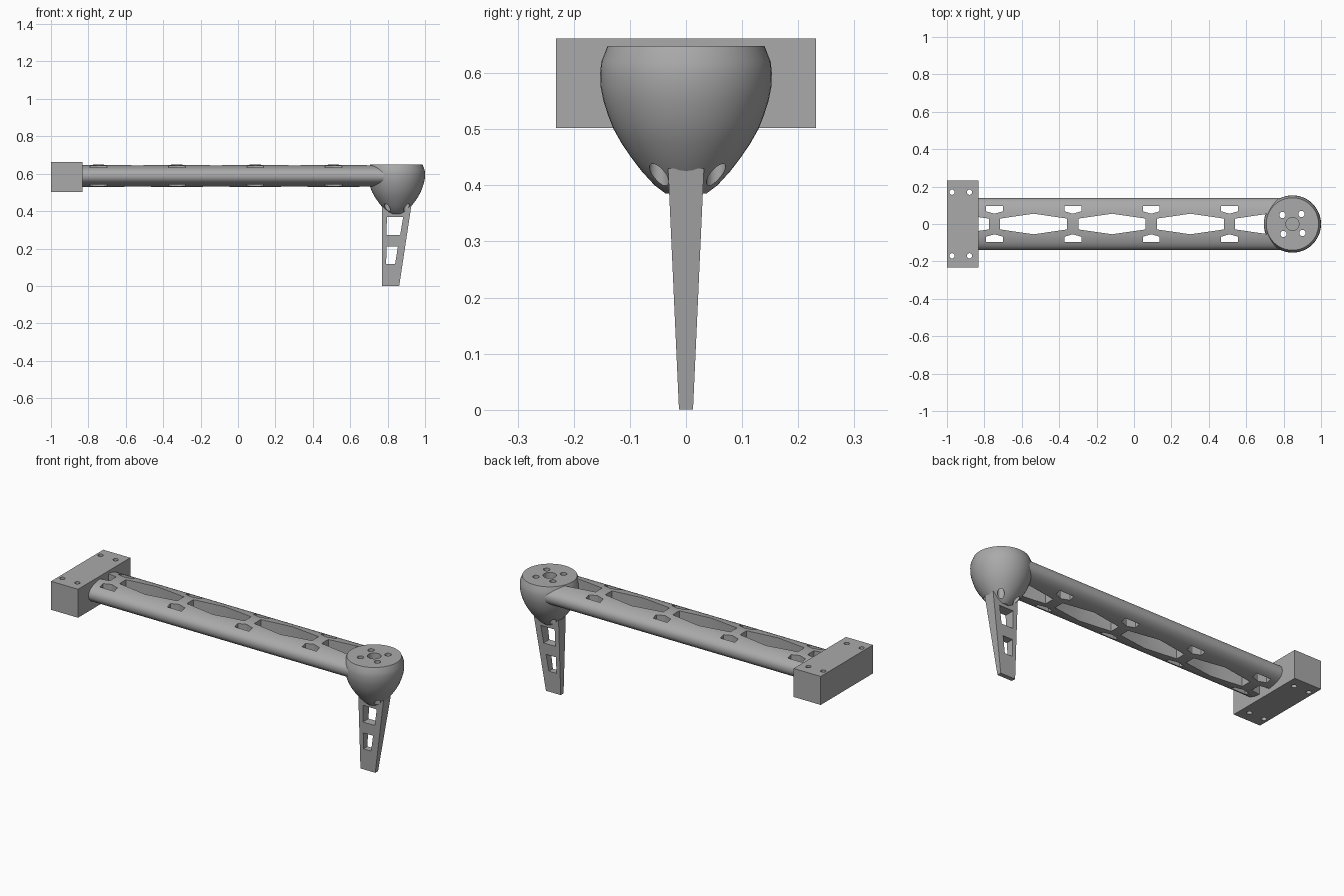
import bpy, bmesh, math
from mathutils import Vector

if "Cube" in bpy.data.objects:
    bpy.data.objects.remove(bpy.data.objects["Cube"])

grey = bpy.data.materials.new("plain grey")
grey.use_nodes = True
grey.diffuse_color = (0.4, 0.4, 0.4, 1)
grey.node_tree.nodes["Principled BSDF"].inputs["Base Color"].default_value = grey.diffuse_color


def prism(bm, start, end):
    """Closed solid between two matching outlines."""
    a = [bm.verts.new(p) for p in start]
    b = [bm.verts.new(p) for p in end]
    bm.faces.new(a)
    bm.faces.new(b[::-1])
    for i in range(len(a)):
        j = (i + 1) % len(a)
        bm.faces.new((a[i], b[i], b[j], a[j]))


def upright(bm, outline, low, high):
    prism(bm, [(x, y, low) for x, y in outline], [(x, y, high) for x, y in outline])


def across(bm, outline, depth):
    prism(bm, [(x, -depth, z) for x, z in outline], [(x, depth, z) for x, z in outline])


def circle(x, y, r, n=24):
    return [(x + r * math.cos(math.tau * i / n), y + r * math.sin(math.tau * i / n)) for i in range(n)]


def finish(name, bm):
    bmesh.ops.recalc_face_normals(bm, faces=bm.faces)
    mesh = bpy.data.meshes.new(name)
    bm.to_mesh(mesh)
    bm.free()
    mesh.materials.append(grey)
    ob = bpy.data.objects.new(name, mesh)
    bpy.context.collection.objects.link(ob)
    return ob


def activate(ob):
    bpy.ops.object.select_all(action='DESELECT')
    ob.select_set(True)
    bpy.context.view_layer.objects.active = ob


def cut(ob, bm):
    cutter = finish("cutter", bm)
    cutter.hide_render = True
    mod = ob.modifiers.new("cut", 'BOOLEAN')
    mod.operation, mod.solver, mod.object = 'DIFFERENCE', 'EXACT', cutter
    activate(ob)
    bpy.ops.object.modifier_apply(modifier=mod.name)
    bpy.data.objects.remove(cutter)


def smooth(ob, degrees):
    activate(ob)
    bpy.ops.object.shade_smooth_by_angle(angle=math.radians(degrees))


HUB_X = 0.847

# Mounting block with four bolt holes
bm = bmesh.new()
upright(bm, [(-1, -0.232), (-0.832, -0.232), (-0.832, 0.232), (-1, 0.232)], 0.502, 0.662)
block = finish("mounting_block", bm)
bm = bmesh.new()
for x in (-0.973, -0.88):
    for y in (-0.17, 0.17):
        upright(bm, circle(x, y, 0.014), 0.4, 0.8)
cut(block, bm)
smooth(block, 30)

# Arm beam with a rounded, flattened section
section = []
for i in range(48):
    c, s = math.cos(math.tau * i / 48), math.sin(math.tau * i / 48)
    section.append((math.copysign(abs(c) ** 0.88, c) * 0.138,
                    0.588 + math.copysign(abs(s) ** 0.88, s) * 0.06))
bm = bmesh.new()
prism(bm, [(-0.84, y, z) for y, z in section], [(0.8, y, z) for y, z in section])
beam = finish("arm_beam", bm)

# Weight-saving windows along the beam
bm = bmesh.new()
PITCH, FIRST = 0.419, -0.746
for k in range(4):
    web = FIRST + k * PITCH
    for side in (-1, 1):
        upright(bm, [(web - 0.045, side * 0.097), (web + 0.045, side * 0.097),
                     (web + 0.045, side * 0.068), (web, side * 0.055),
                     (web - 0.045, side * 0.068)], 0.4, 0.8)
for k in range(-1, 4):
    a = FIRST + k * PITCH + 0.03
    b = a + PITCH - 0.06
    m = (a + b) / 2
    upright(bm, [(a, -0.029), (m, -0.055), (b, -0.029), (b, 0.029), (m, 0.055), (a, 0.029)], 0.4, 0.8)
cut(beam, bm)


def motor_holes():
    bm = bmesh.new()
    for k in range(4):
        ang = math.radians(48 + 90 * k)
        upright(bm, circle(HUB_X + 0.072 * math.cos(ang), 0.072 * math.sin(ang), 0.017), 0.3, 0.8)
    return bm


cut(beam, motor_holes())
smooth(beam, 30)

# Bowl-shaped motor hub
profile = [(0.036, 0.385), (0.056, 0.4), (0.079, 0.425), (0.098, 0.45), (0.115, 0.475),
           (0.129, 0.5), (0.139, 0.525), (0.147, 0.55), (0.152, 0.575), (0.153, 0.6),
           (0.151, 0.62), (0.14, 0.648)]
bm = bmesh.new()
rings = [[bm.verts.new((x, y, z)) for x, y in circle(HUB_X, 0, r, 48)] for r, z in profile]
for low, high in zip(rings, rings[1:]):
    for i in range(48):
        j = (i + 1) % 48
        bm.faces.new((low[i], low[j], high[j], high[i]))
bm.faces.new(rings[0][::-1])
bm.faces.new(rings[-1])
hub = finish("motor_hub", bm)
bm = motor_holes()
upright(bm, circle(HUB_X, 0, 0.035, 32), 0.61, 0.8)  # shaft recess
cut(hub, bm)
smooth(hub, 30)

# Landing leg, tapering in width and thickness
bm = bmesh.new()
low = [(0.77, -0.0125), (0.862, -0.0125), (0.862, 0.0125), (0.77, 0.0125)]
high = [(0.77, -0.032), (0.927, -0.032), (0.927, 0.032), (0.77, 0.032)]
prism(bm, [(x, y, 0) for x, y in low], [(x, y, 0.43) for x, y in high])
leg = finish("landing_leg", bm)
bm = bmesh.new()
across(bm, [(0.794, 0.272), (0.867, 0.272), (0.883, 0.368), (0.796, 0.368)], 0.1)
across(bm, [(0.792, 0.118), (0.84, 0.118), (0.855, 0.21), (0.794, 0.21)], 0.1)
cut(leg, bm)
cut(leg, motor_holes())
